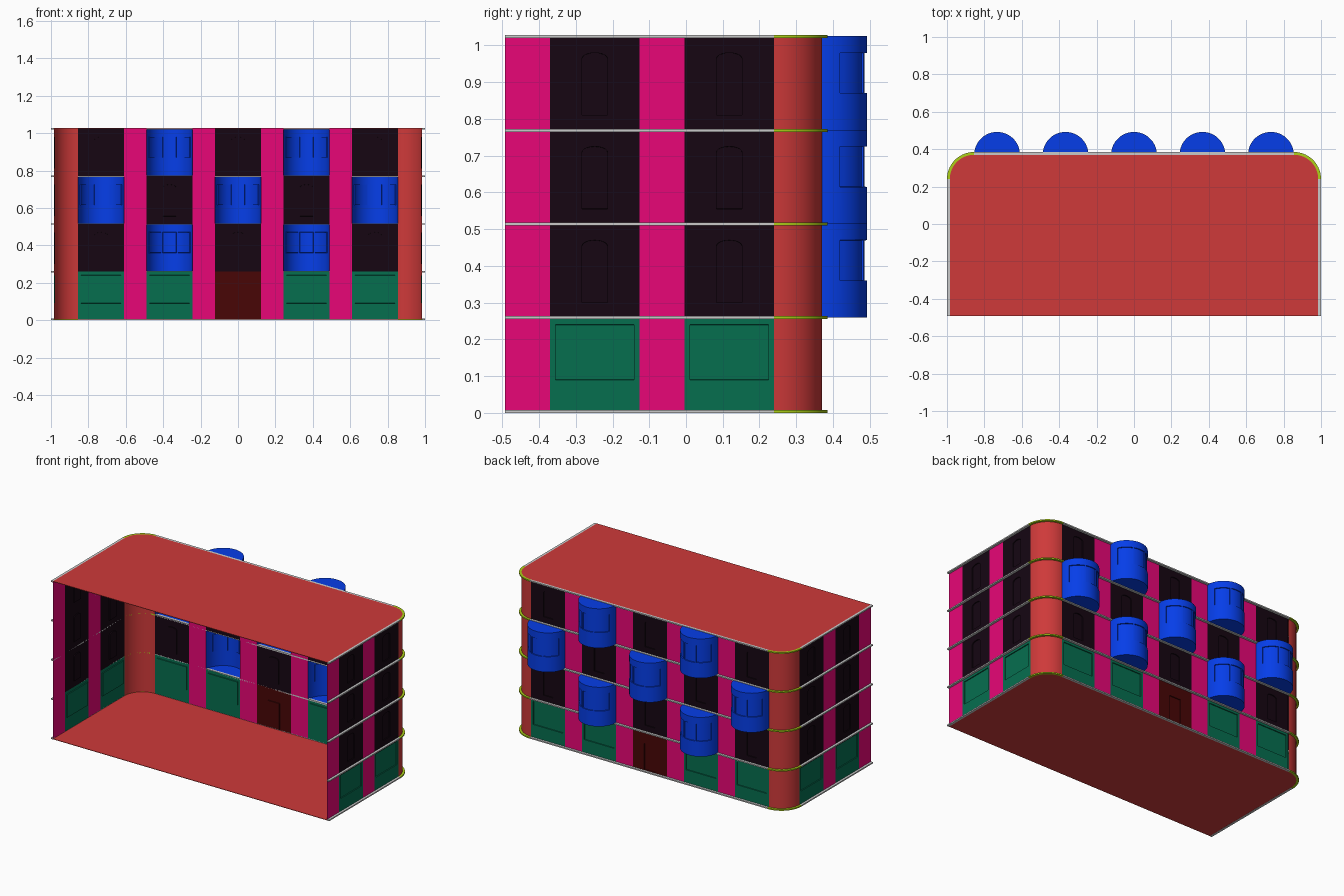
import bpy, bmesh, math

if "Cube" in bpy.data.objects:
    bpy.data.objects.remove(bpy.data.objects["Cube"])

W, PITCH, LEVEL = 0.2445, 0.366, 0.255      # panel width, panel spacing, storey height
X, Y, R, FRONT = 0.985, 0.37, 0.13, -0.492  # wall planes, corner radius, open front edge
BASE, LIP, RECESS = 0.005, 0.015, 0.006
BAY_R = W / 2


def material(name, rgb):
    m = bpy.data.materials.new(name)
    m.diffuse_color = [(c / 255) ** 2.2 for c in rgb] + [1]
    m.use_nodes = True
    m.node_tree.nodes["Principled BSDF"].inputs["Base Color"].default_value = m.diffuse_color
    return m


RED = material("brick_red", (205, 60, 60))
PINK = material("pink", (232, 14, 118))
DARK = material("dark_plum", (28, 15, 25))
BLUE = material("blue", (14, 64, 232))
GREEN = material("shop_green", (14, 110, 80))
BROWN = material("door_brown", (74, 15, 15))
LIME = material("lime", (172, 208, 30))


def to_mesh(bm, name, mat=None):
    me = bpy.data.meshes.new(name)
    bm.to_mesh(me)
    bm.free()
    if mat:
        me.materials.append(mat)
    return me


def place(name, me, loc=(0, 0, 0), turn=0):
    ob = bpy.data.objects.new(name, me)
    ob.location = loc
    ob.rotation_euler.z = turn
    bpy.context.collection.objects.link(ob)
    return ob


def recess(bm, faces):
    bm.normal_update()
    bmesh.ops.inset_region(bm, faces=faces, thickness=0.0005, depth=-RECESS,
                           use_even_offset=True, use_boundary=True)


def panel(name, mat, width, hole=None):
    """Wall sheet facing +y, with an optional recessed outline."""
    bm = bmesh.new()
    w = width / 2
    outer = [bm.verts.new((x, 0, z)) for x, z in ((w, 0), (-w, 0), (-w, LEVEL), (w, LEVEL))]
    if not hole:
        bm.faces.new(outer)
    else:
        inner = [bm.verts.new((x, 0, z)) for x, z in hole]
        edges = [bm.edges.new((loop[i - 1], loop[i])) for loop in (outer, inner)
                 for i in range(len(loop))]
        bmesh.ops.triangle_fill(bm, edges=edges, use_beauty=True, normal=(0, 1, 0))
        opening = set(inner)
        for f in [f for f in bm.faces if set(f.verts) <= opening]:
            bm.faces.remove(f)
        pane = bm.faces.new(inner)
    bm.normal_update()
    for f in bm.faces:
        if f.normal.y < 0:
            f.normal_flip()
    if hole:
        recess(bm, [pane])
    return to_mesh(bm, name, mat)


def outline(w, z0, z1, arch=0.0):
    """Rectangle with an optional low arched top."""
    pts = [(w, z0), (-w, z0)]
    if not arch:
        return pts + [(-w, z1), (w, z1)]
    return pts + [(-w * math.cos(math.pi * i / 10),
                   z1 - arch + arch * math.sin(math.pi * i / 10)) for i in range(11)]


def bay():
    """Half-round bay, open behind, with three recessed windows."""
    bm = bmesh.new()
    angles = [math.copysign(22, a) if abs(a) == 24 else a for a in range(-90, 91, 6)]
    rows = [[bm.verts.new((BAY_R * math.sin(math.radians(a)),
                           BAY_R * math.cos(math.radians(a)), z)) for a in angles]
            for z in (0, 0.10, 0.21, LEVEL)]
    groups = {(-66, -22): [], (-18, 18): [], (22, 66): []}
    for j in range(3):
        for i in range(len(angles) - 1):
            f = bm.faces.new((rows[j][i + 1], rows[j][i], rows[j + 1][i], rows[j + 1][i + 1]))
            for (a, b), faces in groups.items():
                if j == 1 and a <= angles[i] and angles[i + 1] <= b:
                    faces.append(f)
    bm.faces.new(rows[0])
    bm.faces.new(rows[3][::-1])
    bm.normal_update()
    for f in bm.faces:
        c = f.calc_center_median()
        out = f.normal.z * (c.z - LEVEL / 2) if abs(f.normal.z) > 0.5 else f.normal.x * c.x + f.normal.y * c.y
        if out < 0:
            f.normal_flip()
    for faces in groups.values():
        recess(bm, faces)
    return to_mesh(bm, "bay_window", BLUE)


def arc(side, r, n=14):
    """Quarter-circle plan of a rear corner; side is +1 or -1."""
    return [(side * (X - R + r * math.cos(math.pi / 2 * i / n)),
             Y - R + r * math.sin(math.pi / 2 * i / n)) for i in range(n + 1)]


def prism(name, pts, z0, z1, mat=None, caps=True):
    """Upright extrusion of a plan: closed solid, or open sheet without caps."""
    bm = bmesh.new()
    lo = [bm.verts.new((x, y, z0)) for x, y in pts]
    hi = [bm.verts.new((x, y, z1)) for x, y in pts]
    for i in range(0 if caps else 1, len(pts)):
        bm.faces.new((lo[i - 1], lo[i], hi[i], hi[i - 1]))
    if caps:
        bm.faces.new(lo[::-1])
        bm.faces.new(hi)
        bmesh.ops.recalc_face_normals(bm, faces=bm.faces[:])
    return place(name, to_mesh(bm, name, mat))


def box(name, x0, x1, y0, y1, z0, z1):
    prism(name, [(x0, y0), (x1, y0), (x1, y1), (x0, y1)], z0, z1)


# Shared wall modules
WINDOW = panel("window_panel", DARK, W, outline(0.035, 0.04, 0.21, 0.016))
SHOP = panel("shop_panel", GREEN, W, outline(0.107, 0.085, 0.235))
DOOR = panel("door_panel", BROWN, W, outline(0.042, 0.006, 0.175))
PIER = panel("pier", PINK, PITCH - W)
BAY = bay()

for lv in range(4):
    z = BASE + LEVEL * lv
    # Rear wall: five modules with piers between
    for c in range(5):
        x = (c - 2) * PITCH
        if lv == 0:
            name, me = ("door_panel", DOOR) if c == 2 else ("shop_panel", SHOP)
        elif (c + lv) % 2 == 0:
            name, me = "bay_window", BAY
        else:
            name, me = "window_panel", WINDOW
        place(name, me, (x, Y, z))
        if c < 4:
            place("rear_pier", PIER, (x + PITCH / 2, Y, z))
    # Side walls and rounded rear corners
    for s in (1, -1):
        for k in range(2):
            y = Y - R - W / 2 - k * PITCH
            place("side_panel", WINDOW if lv else SHOP, (s * X, y, z), -s * math.pi / 2)
            place("side_pier", PIER, (s * X, y - PITCH / 2, z), -s * math.pi / 2)
        prism("corner_wall", arc(s, R)[::s], z, z + LEVEL, RED, caps=False)

# Ledges between storeys
for lv in range(5):
    z0 = LEVEL * lv
    z1 = z0 + 0.008
    box("rear_ledge", -(X - R), X - R, Y, Y + LIP, z0, z1)
    for s in (1, -1):
        box("side_ledge", *sorted((s * X, s * (X + LIP))), FRONT, Y - R, z0, z1)
        prism("corner_ledge", arc(s, R + LIP) + arc(s, R)[::-1], z0, z1, LIME)

# Floor and roof sheets
plan = [(X, FRONT)] + arc(1, R) + arc(-1, R)[::-1] + [(-X, FRONT)]
for name, z0 in (("floor", 0.001), ("roof", LEVEL * 4 + 0.005)):
    prism(name, plan, z0, z0 + 0.003, RED)

# Smooth the curved walls, keep the edges sharp
for ob in bpy.context.collection.objects:
    ob.select_set(True)
    bpy.context.view_layer.objects.active = ob
bpy.ops.object.shade_smooth_by_angle(angle=math.radians(30))
